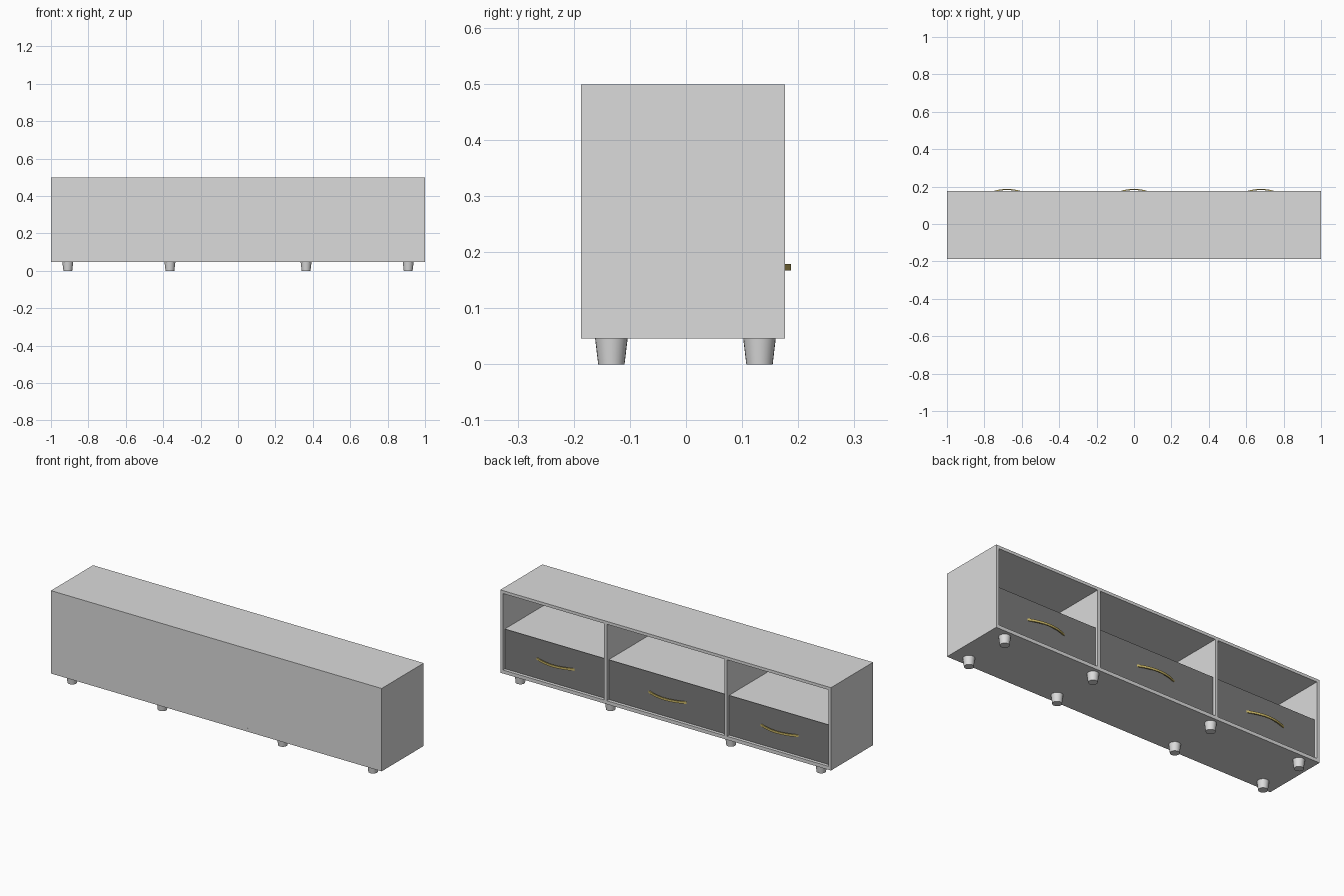
import bpy, bmesh, math

if "Cube" in bpy.data.objects:
    bpy.data.objects.remove(bpy.data.objects["Cube"])


def material(name, rgb):
    m = bpy.data.materials.new(name)
    m.diffuse_color = (*rgb, 1)
    m.use_nodes = True
    m.node_tree.nodes["Principled BSDF"].inputs["Base Color"].default_value = m.diffuse_color
    return m


GREY = material("light grey", (0.708, 0.708, 0.708))
DARK = material("dark grey", (0.2, 0.2, 0.2))
BRASS = material("brass", (0.58, 0.46, 0.13))

# Main dimensions
BACK, FRONT = -0.1875, 0.176
Z0, Z1, Z2, Z3 = 0.046, 0.065, 0.483, 0.499
T = 0.016
DIV = 0.364
DRAWER_Y, DRAWER_TOP = 0.16, 0.283


def add(name, bm, mat):
    me = bpy.data.meshes.new(name)
    bm.to_mesh(me)
    bm.free()
    me.materials.append(mat)
    ob = bpy.data.objects.new(name, me)
    bpy.context.collection.objects.link(ob)
    return ob


def box(name, x, y, z, mat=GREY):
    bm = bmesh.new()
    bmesh.ops.create_cube(bm, size=1)
    for v in bm.verts:
        for i, (a, b) in enumerate((x, y, z)):
            v.co[i] = a if v.co[i] < 0 else b
    return add(name, bm, mat)


def sheet(name, x, y, z, mat=GREY):
    """Single-sided upright sheet facing -y."""
    bm = bmesh.new()
    bm.faces.new([bm.verts.new(p) for p in (
        (x[0], y, z[0]), (x[1], y, z[0]), (x[1], y, z[1]), (x[0], y, z[1]))])
    return add(name, bm, mat)


# Carcass
box("top_panel", (-1, 1), (BACK, FRONT), (Z2, Z3))
box("bottom_panel", (-1, 1), (BACK, FRONT), (Z0, Z1))
for s, side in ((-1, "left"), (1, "right")):
    box(side + "_side_panel", sorted((s, s * (1 - T))), (BACK, FRONT), (Z1, Z2))
    box(side + "_divider", (s * DIV - T / 2, s * DIV + T / 2),
        (BACK + 0.001, FRONT), (Z1, Z2))
sheet("back_sheet", (-1 + T, 1 - T), BACK, (Z1, Z2))


def handle(name, cx, cz):
    """Flat bar bent into a shallow arc that bulges out of the drawer."""
    half, rise, n = 0.115, 0.0275, 16
    bm = bmesh.new()
    rings = []
    for i in range(n + 1):
        t = 2 * i / n - 1
        y = DRAWER_Y + rise * (1 - t * t)
        rings.append([bm.verts.new((cx + half * t, y + dy, cz + dz))
                      for dy, dz in ((0, -0.006), (0, 0.006),
                                     (-0.006, 0.006), (-0.006, -0.006))])
    for a, b in zip(rings, rings[1:]):
        for k in range(4):
            j = (k + 1) % 4
            bm.faces.new((a[k], a[j], b[j], b[k]))
    bm.faces.new(rings[0])
    bm.faces.new(rings[-1])
    bmesh.ops.recalc_face_normals(bm, faces=bm.faces)
    return add(name, bm, BRASS)


# Three bays: shelf, dark drawer front and handle
inner = DIV + T / 2
for name, a, b, cx in (("left", -1 + T, -inner, -0.678),
                       ("middle", -DIV + T / 2, DIV - T / 2, 0),
                       ("right", inner, 1 - T, 0.678)):
    box(name + "_shelf", (a, b), (BACK + 0.001, DRAWER_Y - 0.004),
        (DRAWER_TOP - 0.014, DRAWER_TOP))
    box(name + "_drawer_front", (a + 0.001, b - 0.001),
        (DRAWER_Y - 0.004, DRAWER_Y), (Z1 + 0.001, DRAWER_TOP), DARK)
    handle(name + "_handle", cx, 0.173)

# Tapered round feet
for x in (-0.91, -0.364, 0.364, 0.91):
    for y in (-0.133, 0.131):
        bm = bmesh.new()
        bmesh.ops.create_cone(bm, cap_ends=True, segments=24, radius1=0.0235,
                              radius2=0.029, depth=Z0)
        bmesh.ops.translate(bm, verts=bm.verts, vec=(x, y, Z0 / 2))
        for f in bm.faces:
            f.smooth = len(f.verts) == 4
        for e in bm.edges:
            e.smooth = all(f.smooth for f in e.link_faces)
        add("foot", bm, GREY)
